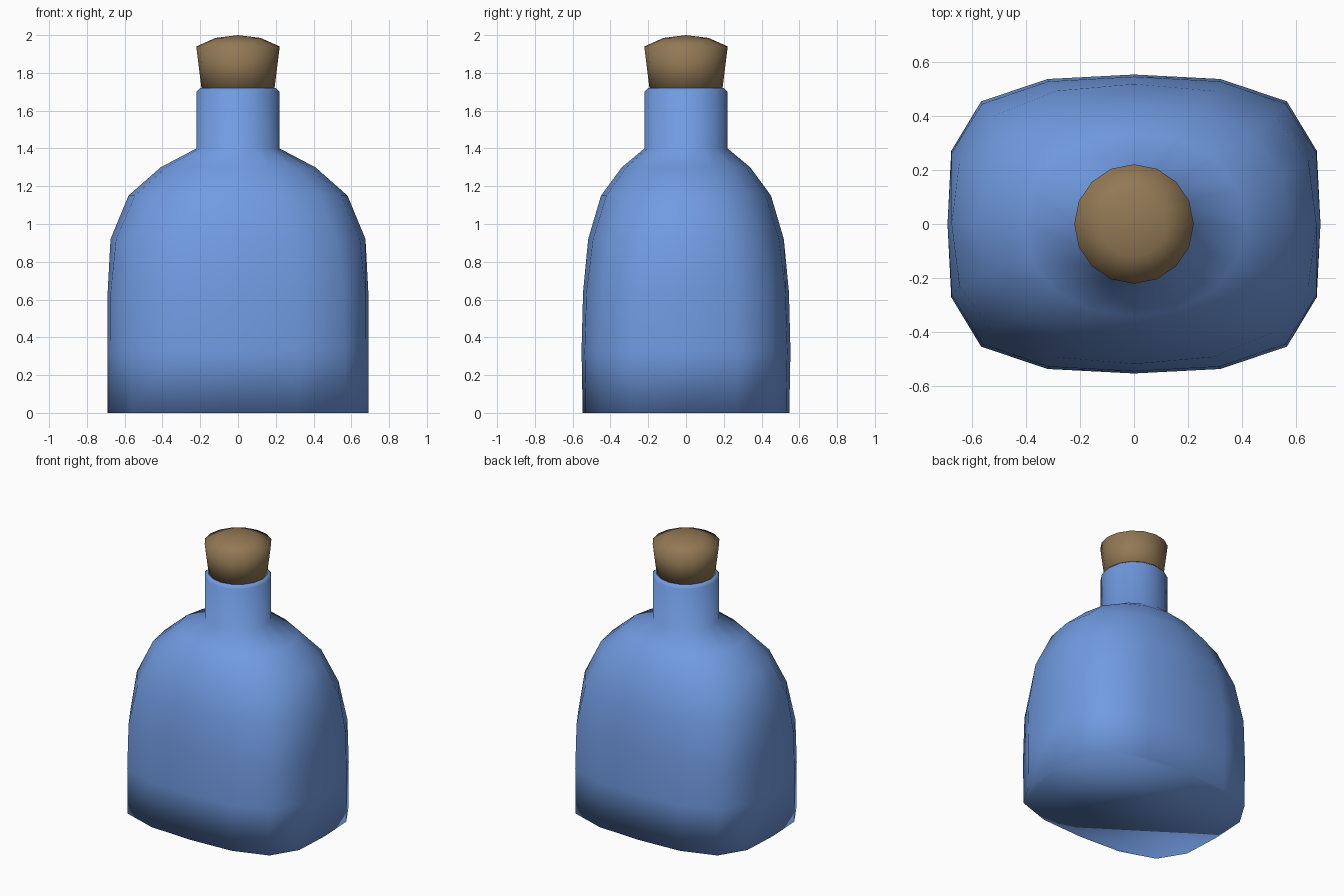
import bpy, bmesh, math

if "Cube" in bpy.data.objects:
    bpy.data.objects.remove(bpy.data.objects["Cube"])

SIDES = 16


def material(name, rgb):
    m = bpy.data.materials.new(name)
    m.diffuse_color = (*rgb, 1.0)
    m.use_nodes = True
    m.node_tree.nodes["Principled BSDF"].inputs["Base Color"].default_value = m.diffuse_color
    return m


# Quarter outline of the body as x,y factors: full square-ish and round
SQUARE = [(1, 0), (0.98, 0.49), (0.82, 0.82), (0.464, 0.97), (0, 1)]
ROUND = [(math.cos(i * math.pi / 8), math.sin(i * math.pi / 8)) for i in range(5)]


def outline(t):
    q = [(a[0] * (1 - t) + b[0] * t, a[1] * (1 - t) + b[1] * t)
         for a, b in zip(ROUND, SQUARE)]
    half = q + [(-x, y) for x, y in reversed(q[:4])]
    return half + [(-x, -y) for x, y in half[1:8]]


def loft(name, rings, mat, peak=None):
    """Skin rings of (z, x radius, y radius, squareness), closed at both ends."""
    bm = bmesh.new()
    loops = [[bm.verts.new((x * rx, y * ry, z)) for x, y in outline(t)]
             for z, rx, ry, t in rings]
    for a, b in zip(loops, loops[1:]):
        for i in range(SIDES):
            j = (i + 1) % SIDES
            bm.faces.new((a[i], a[j], b[j], b[i]))
    bm.faces.new(list(reversed(loops[0])))
    top = loops[-1]
    if peak is None:
        bm.faces.new(top)
    else:
        tip = bm.verts.new((0, 0, peak))
        for i in range(SIDES):
            bm.faces.new((top[i], top[(i + 1) % SIDES], tip))
    for f in bm.faces:
        f.smooth = True
    me = bpy.data.meshes.new(name)
    bm.to_mesh(me)
    bm.free()
    me.materials.append(mat)
    ob = bpy.data.objects.new(name, me)
    bpy.context.collection.objects.link(ob)
    return ob


blue = material("blue glass", (0.165, 0.33, 0.76))
brown = material("cork brown", (0.29, 0.19, 0.09))

# Bottle: squarish body, shoulders rounding into a circular neck with a lip
loft("bottle", [
    (0.00, 0.69, 0.547, 1.0),
    (0.33, 0.69, 0.553, 1.0),
    (0.64, 0.69, 0.545, 0.95),
    (0.92, 0.675, 0.518, 0.58),
    (1.15, 0.58, 0.45, 0.3),
    (1.30, 0.41, 0.34, 0.1),
    (1.40, 0.22, 0.22, 0.0),
    (1.70, 0.22, 0.22, 0.0),
    (1.72, 0.20, 0.20, 0.0),
], blue)

# Cork: flared stopper with a domed top
loft("cork_stopper", [
    (1.69, 0.19, 0.19, 0.0),
    (1.94, 0.221, 0.221, 0.0),
    (1.985, 0.12, 0.12, 0.0),
], brown, peak=2.0)
